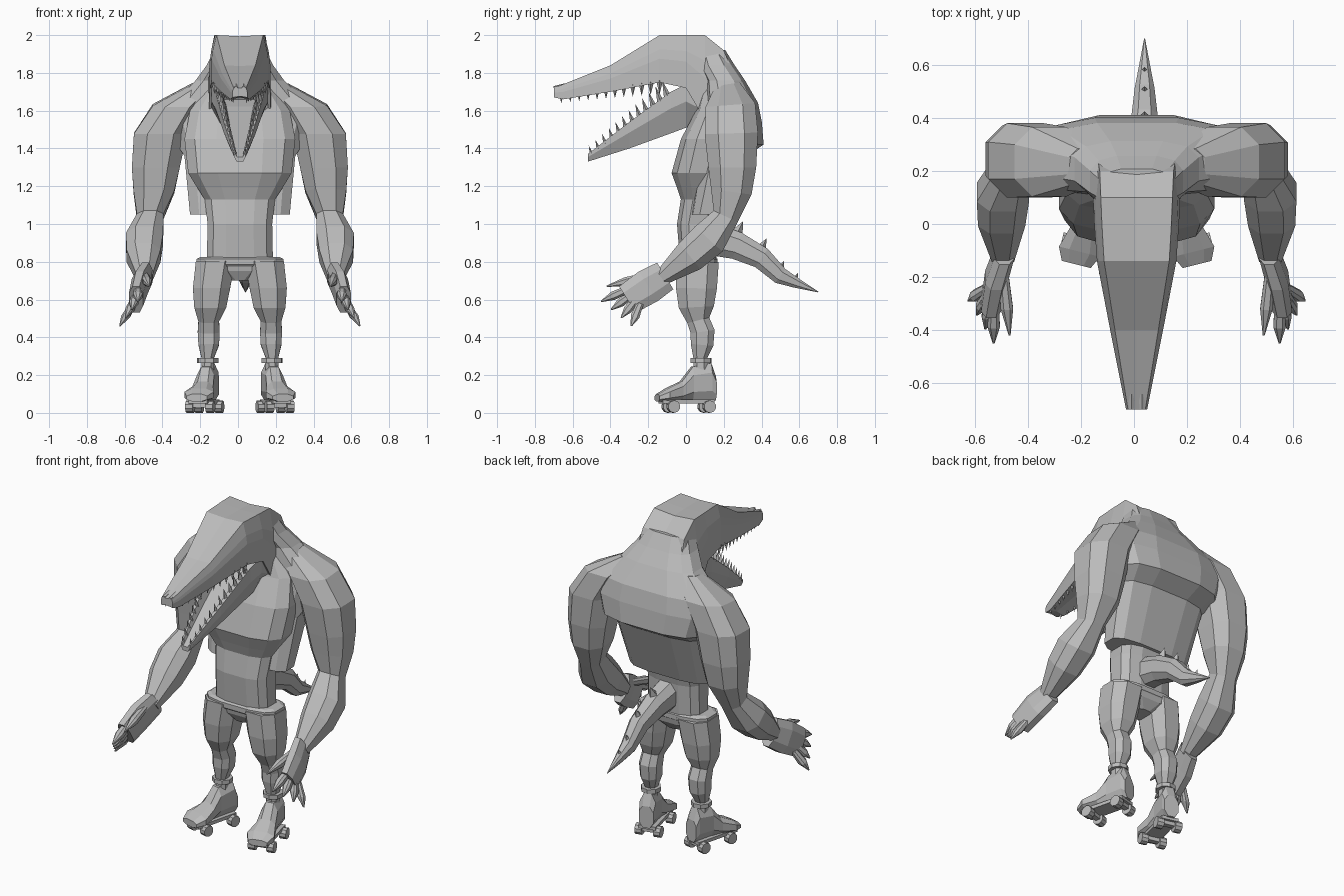
import bpy, bmesh, math
from mathutils import Vector, Matrix

cube = bpy.data.objects.get("Cube")
if cube:
    bpy.data.objects.remove(cube, do_unlink=True)

grey = bpy.data.materials.new("plain grey")
grey.use_nodes = True
shade = (.5, .5, .5, 1)
grey.diffuse_color = shade
grey.node_tree.nodes["Principled BSDF"].inputs["Base Color"].default_value = shade

UP, FORWARD, SIDEWAYS = Vector((0, 0, 1)), Vector((0, -1, 0)), Vector((1, 0, 0))
BODY_CENTRE = .01


def finish(name, bm, mirrored=False):
    """Turn a bmesh into a flat shaded object, copied to the other side if asked."""
    if mirrored:
        copy = bmesh.ops.duplicate(bm, geom=bm.verts[:] + bm.edges[:] + bm.faces[:])["geom"]
        for item in copy:
            if isinstance(item, bmesh.types.BMVert):
                item.co.x = -item.co.x
    bmesh.ops.recalc_face_normals(bm, faces=bm.faces)
    mesh = bpy.data.meshes.new(name)
    bm.to_mesh(mesh)
    bm.free()
    mesh.materials.append(grey)
    obj = bpy.data.objects.new(name, mesh)
    obj.location.x = BODY_CENTRE
    bpy.context.collection.objects.link(obj)


def superellipse(sides, power):
    """Unit cross-section; a lower power makes it boxier."""
    points = []
    for i in range(sides):
        angle = math.tau * (i + .5) / sides
        c, s = math.cos(angle), math.sin(angle)
        points.append((math.copysign(abs(c) ** power, c), math.copysign(abs(s) ** power, s)))
    return points


def symmetric(half):
    """Complete a cross-section from its right half."""
    return half + [(-u, v) for u, v in reversed(half) if u > 0]


ROUND, BOXY = superellipse(8, .8), superellipse(12, .65)
SKULL = symmetric([(0, -.75), (1, -1), (1, 0), (.95, .4), (.82, 1), (0, .95)])
TROUGH = symmetric([(.6, -1), (1, .2), (1, 1), (.75, 1), (.55, .3)])


def skin(bm, loops):
    """Bridge equal loops of points and cap both ends."""
    loops = [[bm.verts.new(point) for point in loop] for loop in loops]
    for low, high in zip(loops, loops[1:]):
        for k in range(len(low)):
            bm.faces.new((low[k - 1], low[k], high[k], high[k - 1]))
    bm.faces.new(loops[0])
    bm.faces.new(loops[-1])


def tube(bm, rings, depth=1):
    """Sweep along rings of (x, y, z, radius), tilting with the path."""
    loops = []
    for i, (x, y, z, r) in enumerate(rings):
        before, after = rings[max(i - 1, 0)], rings[min(i + 1, len(rings) - 1)]
        heading = Vector((0, after[1] - before[1], after[2] - before[2])).normalized()
        across = heading.cross(SIDEWAYS)
        loops.append([Vector((x + u * r, y, z)) + across * v * r * depth for u, v in ROUND])
    skin(bm, loops)


def stack(bm, rows):
    """Level rings from rows of (height, half width, front, back)."""
    skin(bm, [[Vector((u * w, (front + back) / 2 + v * (back - front) / 2, z)) for u, v in BOXY]
              for z, w, front, back in rows])


def extend(bm, rows, shape):
    """Upright rings running forward from rows of (y, bottom, top, half width)."""
    skin(bm, [[Vector((u * w, y, (low + top) / 2 + v * (top - low) / 2)) for u, v in shape]
              for y, low, top, w in rows])


def cone(bm, base, tip, r, r_tip=0, sides=4):
    """Cone or cylinder between two points."""
    base, tip = Vector(base), Vector(tip)
    along = tip - base
    turn = along.to_track_quat("Z", "Y").to_matrix().to_4x4()
    bmesh.ops.create_cone(bm, cap_ends=True, segments=sides, radius1=r, radius2=r_tip,
                          depth=along.length, matrix=Matrix.Translation((base + tip) / 2) @ turn)


def box(bm, centre, size):
    bmesh.ops.create_cube(bm, size=1, matrix=Matrix.Translation(centre) @ Matrix.Diagonal((*size, 1)))


# Chest and abdomen
bm = bmesh.new()
stack(bm, [(.75, .18, -.03, .16), (1, .175, -.05, .17), (1.13, .19, -.03, .2), (1.19, .23, -.05, .22),
           (1.27, .28, -.08, .25), (1.45, .3, -.03, .27), (1.6, .27, .05, .27), (1.72, .18, .08, .25)])
finish("chest_and_abdomen", bm)

# Broad back that overhangs the waist and rises into the neck
bm = bmesh.new()
stack(bm, [(1.05, .27, .02, .2), (1.36, .3, .06, .32), (1.42, .34, .07, .415), (1.54, .38, .09, .405),
           (1.64, .36, .1, .385), (1.76, .24, .1, .315), (1.84, .18, .06, .26), (1.92, .14, .05, .21)])
finish("back", bm)

# Head with upper jaw and nostrils
bm = bmesh.new()
extend(bm, [(.25, 1.5, 1.8, .18), (.2, 1.5, 1.92, .17), (.1, 1.55, 2, .165), (0, 1.72, 2, .16),
            (-.14, 1.75, 2, .15), (-.4, 1.7, 1.84, .1), (-.65, 1.66, 1.74, .05),
            (-.7, 1.67, 1.72, .04)], SKULL)
for side in (-1, 1):
    cone(bm, (side * .02, -.64, 1.73), (side * .02, -.7, 1.72), .015, .01, sides=6)
finish("head_and_upper_jaw", bm)

# Lower jaw, a shallow trough
bm = bmesh.new()
extend(bm, [(.08, 1.55, 1.65, .15), (0, 1.51, 1.74, .15), (-.08, 1.48, 1.7, .13),
            (-.3, 1.4, 1.54, .085), (-.52, 1.33, 1.37, .03)], TROUGH)
finish("lower_jaw", bm)

# Teeth, growing larger toward the back of both jaws
bm = bmesh.new()
upper_front, upper_back = Vector((.036, -.66, 1.68)), Vector((.135, -.14, 1.76))
lower_front, lower_back = Vector((.027, -.5, 1.37)), Vector((.11, -.1, 1.68))
TEETH = 12
for i in range(TEETH):
    f = i / (TEETH - 1)
    r = .01 + .008 * f
    root = upper_front.lerp(upper_back, f)
    cone(bm, root, root - UP * r * 4, r)
    root = lower_front.lerp(lower_back, f)
    cone(bm, root, root + (UP + FORWARD / 3) * r * 4.5, r)
finish("teeth", bm, mirrored=True)

# Arms: shoulder, upper arm and forearm in one sweep
bm = bmesh.new()
tube(bm, [(.19, .22, 1.74, .07), (.33, .235, 1.63, .14), (.42, .24, 1.48, .15), (.445, .245, 1.3, .135),
          (.455, .24, 1.17, .115), (.475, .21, 1.04, .075), (.505, .12, .92, .105), (.51, .02, .83, .095),
          (.505, -.13, .715, .045)])
finish("arms", bm, mirrored=True)

# Hands: flat palm with fanned claws and a thumb
bm = bmesh.new()
tube(bm, [(.5, -.11, .725, .04), (.53, -.2, .67, .045), (.55, -.31, .6, .04)], depth=2.2)
first_knuckle, last_knuckle = Vector((.54, -.32, .65)), Vector((.575, -.25, .56))
first_tip, last_tip = Vector((.54, -.45, .59)), Vector((.635, -.29, .46))
fingers = [(first_knuckle.lerp(last_knuckle, i / 3), first_tip.lerp(last_tip, i / 3)) for i in range(4)]
fingers.append((Vector((.5, -.22, .72)), Vector((.48, -.42, .67))))
for knuckle, tip in fingers:
    tube(bm, [(*knuckle.lerp(tip, f), r) for f, r in ((-.2, .02), (.5, .025), (1, .004))])
finish("hands", bm, mirrored=True)

# Hips and the waistband of the shorts
bm = bmesh.new()
stack(bm, [(.7, .05, 0, .12), (.75, .15, -.03, .16), (.8, .21, -.04, .17)])
finish("hips", bm)
bm = bmesh.new()
stack(bm, [(z, .235 - trim, trim - .05, .17 - trim)
           for z, trim in ((.775, .01), (.785, 0), (.815, 0), (.825, .02))])
finish("waistband", bm)

# Legs: thigh, knee and calf
bm = bmesh.new()
tube(bm, [(.13, .06, .8, .11), (.15, .055, .66, .105), (.157, .055, .56, .09), (.165, .065, .49, .058),
          (.165, .088, .43, .062), (.165, .085, .36, .058), (.17, .075, .29, .035), (.17, .08, .2, .037)],
     depth=1.1)
finish("legs", bm, mirrored=True)

# Roller boots, built around the ankle and then turned out
bm = bmesh.new()
SOLE = .06
extend(bm, [(.075, SOLE, .2, .045), (.05, SOLE, .27, .05), (-.05, SOLE, .25, .05),
            (-.11, SOLE, .17, .06), (-.19, SOLE, .13, .085), (-.24, SOLE, .1, .06)], ROUND)
cone(bm, UP * .265, UP * .29, .058, .058, sides=8)
box(bm, (0, -.08, SOLE), (.1, .28, .02))
for y in (.03, -.165):
    box(bm, (0, y, .045), (.08, .03, .035))
    for side in (-1, 1):
        hub = Vector((side * .055, y, .033))
        cone(bm, hub - SIDEWAYS * .02, hub + SIDEWAYS * .02, .033, .033, sides=10)
bm.transform(Matrix.Translation((.17, .08, 0)) @ Matrix.Rotation(math.radians(14), 4, "Z"))
finish("roller_boots", bm, mirrored=True)

# Tail with a row of ridge spikes
bm = bmesh.new()
spine = [(.01, .1, .93, .08), (.02, .27, .885, .065), (.03, .4, .82, .052),
         (.03, .5, .725, .04), (.03, .58, .69, .025), (.03, .7, .64, .002)]
tube(bm, spine, depth=1.2)
for x, y, z, r in spine[1:-1]:
    ridge = Vector((x, y, z + r))
    cone(bm, ridge, ridge + UP * r - FORWARD * r / 2, r / 2)
finish("tail", bm)
